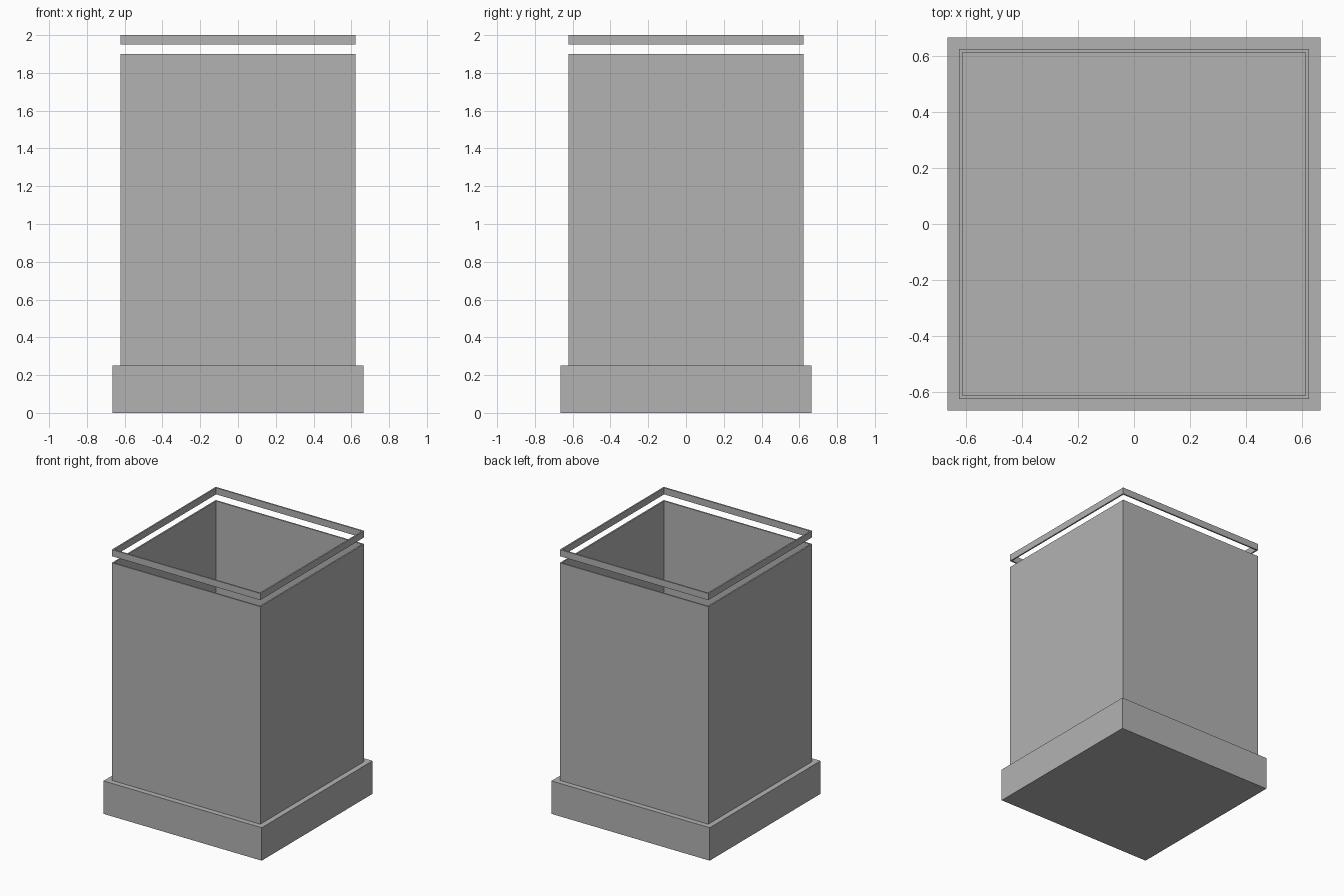
import bpy
import bmesh

cube = bpy.data.objects.get("Cube")
if cube:
    bpy.data.objects.remove(cube, do_unlink=True)

grey = bpy.data.materials.new("plain grey")
grey.use_nodes = True
colour = (0.45, 0.45, 0.45, 1)
grey.diffuse_color = colour
grey.node_tree.nodes["Principled BSDF"].inputs["Base Color"].default_value = colour

OUTER, WALL, BASE = 0.623, 0.011, 0.664


def finish(name, bm):
    bmesh.ops.recalc_face_normals(bm, faces=bm.faces)
    mesh = bpy.data.meshes.new(name)
    bm.to_mesh(mesh)
    bm.free()
    mesh.materials.append(grey)
    obj = bpy.data.objects.new(name, mesh)
    bpy.context.collection.objects.link(obj)
    return obj


def square(bm, half, z):
    corners = [(-1, -1), (1, -1), (1, 1), (-1, 1)]
    return [bm.verts.new((half * x, half * y, z)) for x, y in corners]


def box(name, half, low, high):
    bm = bmesh.new()
    bottom, top = square(bm, half, low), square(bm, half, high)
    bm.faces.new(bottom)
    bm.faces.new(top)
    for i in range(4):
        j = (i + 1) % 4
        bm.faces.new((bottom[i], bottom[j], top[j], top[i]))
    return finish(name, bm)


def square_tube(name, half, thickness, low, high):
    bm = bmesh.new()
    inner = half - thickness
    # Four loops swept around the wall's cross-section
    loops = [square(bm, h, z) for h, z in
             ((half, low), (half, high), (inner, high), (inner, low))]
    for k in range(4):
        a, b = loops[k], loops[(k + 1) % 4]
        for i in range(4):
            j = (i + 1) % 4
            bm.faces.new((a[i], a[j], b[j], b[i]))
    return finish(name, bm)


# Solid plinth, thin-walled open case and floating top rim
box("base", BASE, 0, 0.25)
square_tube("case_walls", OUTER, WALL, 0.25, 1.9)
square_tube("top_rim", OUTER, WALL, 1.95, 2)
